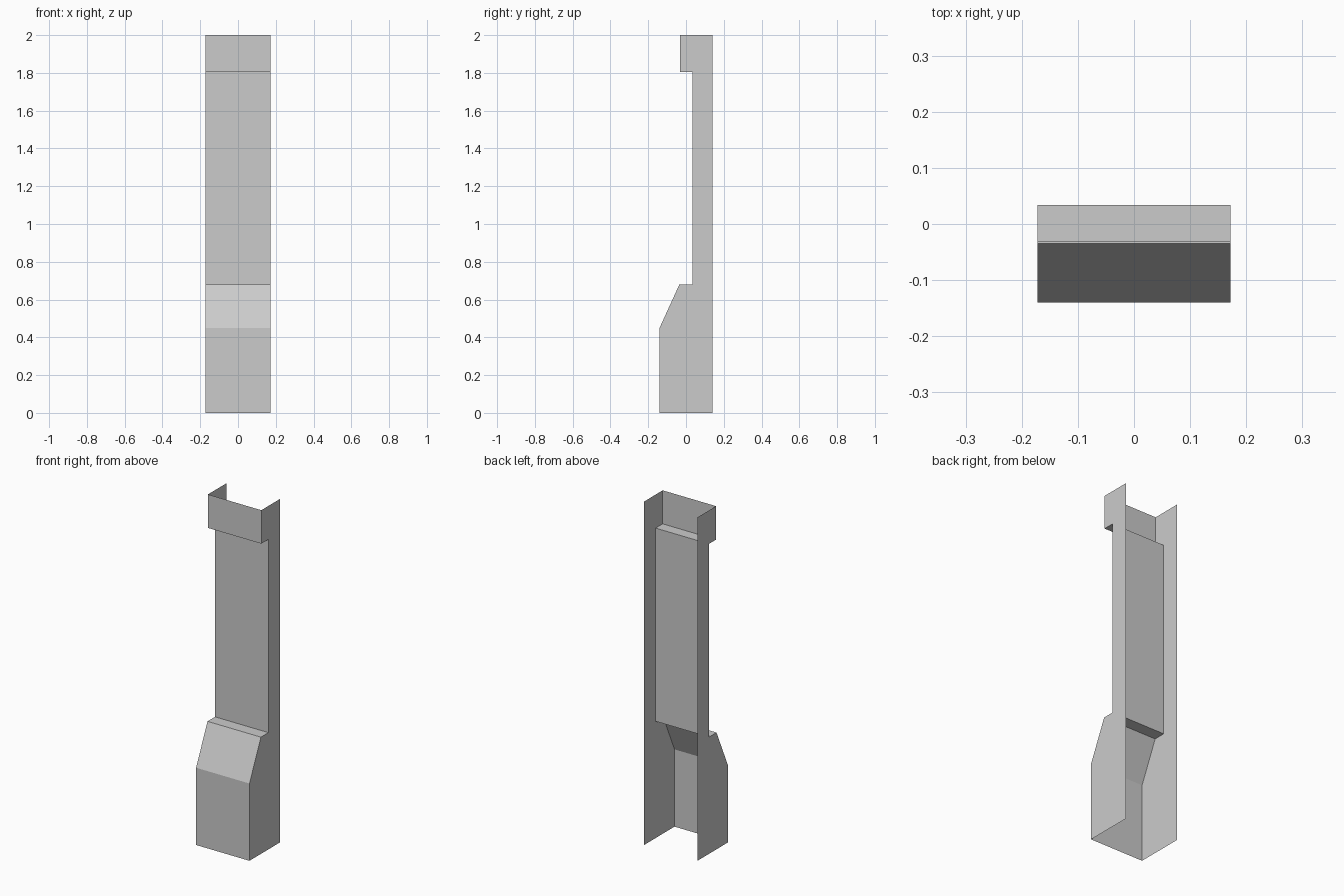
import bpy, bmesh

if "Cube" in bpy.data.objects:
    bpy.data.objects.remove(bpy.data.objects["Cube"])

HALF_WIDTH = 0.172
# Side outline (y, z), from the back bottom corner round the front to the back top
PROFILE = [(0.14, 0), (-0.14, 0), (-0.14, 0.45), (-0.035, 0.68), (0.034, 0.68),
           (0.034, 1.805), (-0.031, 1.805), (-0.031, 2), (0.14, 2)]

bm = bmesh.new()
left, right = [[bm.verts.new((x, y, z)) for y, z in PROFILE]
               for x in (-HALF_WIDTH, HALF_WIDTH)]

# Side walls
bm.faces.new(left[::-1])
bm.faces.new(right)

# Front skin between the walls; bottom, top and back stay open
for i in range(1, len(PROFILE) - 2):
    bm.faces.new((left[i], left[i + 1], right[i + 1], right[i]))

# Point all faces outward
bmesh.ops.recalc_face_normals(bm, faces=bm.faces)
bm.normal_update()
if max(bm.faces, key=lambda f: f.calc_center_median().x).normal.x < 0:
    bmesh.ops.reverse_faces(bm, faces=bm.faces)

mesh = bpy.data.meshes.new("pillar_casing")
bm.to_mesh(mesh)
bm.free()
bpy.context.collection.objects.link(bpy.data.objects.new("pillar_casing", mesh))
